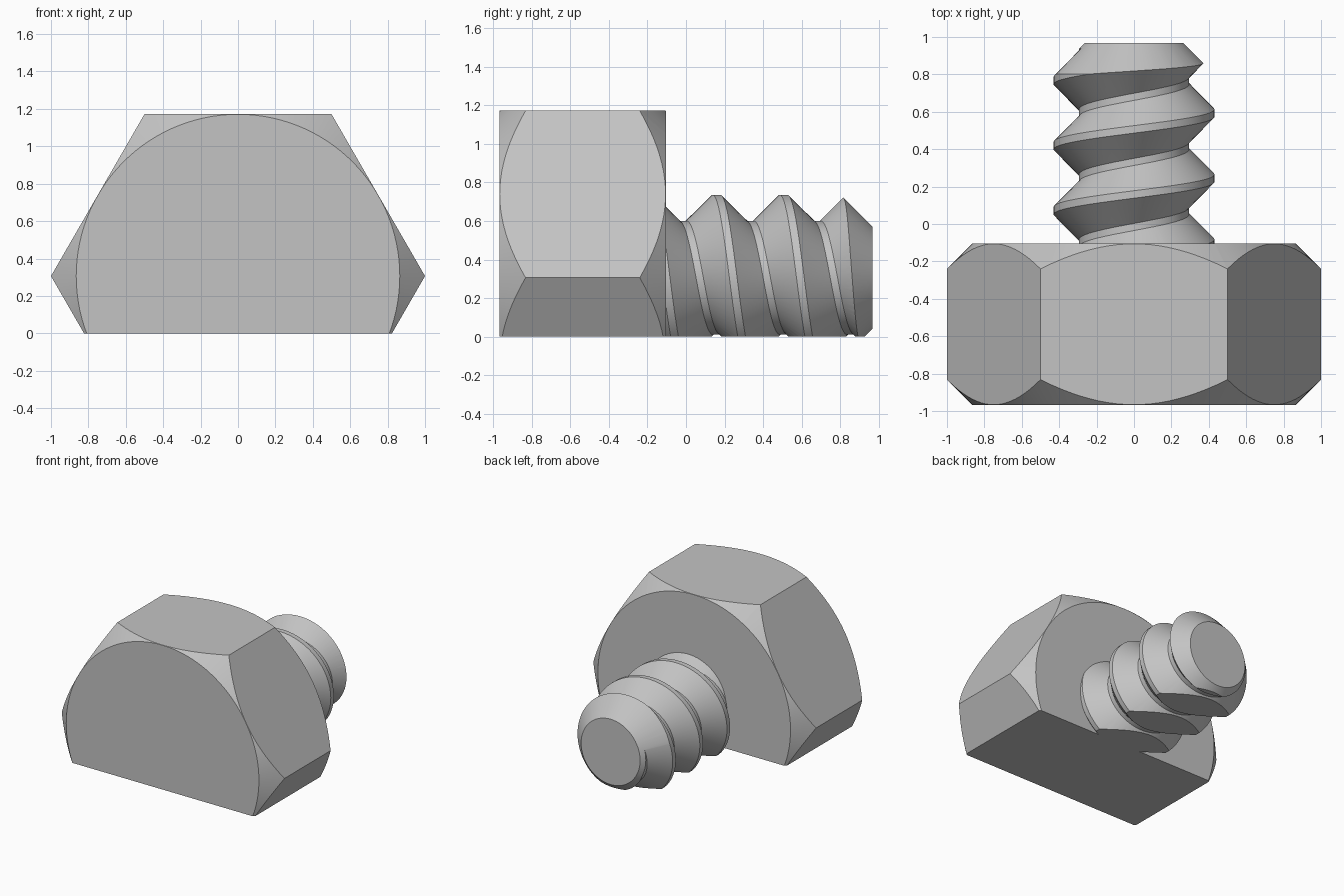
import bpy, bmesh
from math import sin, cos, tau, sqrt

AXIS_Z = 0.306                      # height of the bolt axis
FRONT, SEAT, TIP = -0.967, -0.105, 0.967
APOTHEM = sqrt(3) / 2
ROOT, CREST, PITCH = 0.295, 0.43, 0.348

if "Cube" in bpy.data.objects:
    bpy.data.objects.remove(bpy.data.objects["Cube"], do_unlink=True)

steel = bpy.data.materials.new("grey steel")
steel.use_nodes = True
steel.diffuse_color = (0.55, 0.55, 0.55, 1)
steel.node_tree.nodes["Principled BSDF"].inputs["Base Color"].default_value = steel.diffuse_color


def finish(name, bm):
    bmesh.ops.recalc_face_normals(bm, faces=bm.faces)
    mesh = bpy.data.meshes.new(name)
    bm.to_mesh(mesh)
    bm.free()
    mesh.materials.append(steel)
    obj = bpy.data.objects.new(name, mesh)
    bpy.context.collection.objects.link(obj)
    return obj


def polar(bm, radius, y, angle):
    return bm.verts.new((radius * cos(angle), y, AXIS_Z + radius * sin(angle)))


def lathe(name, profile, sides):
    """Closed solid of (y, radius) rings around the bolt axis."""
    bm = bmesh.new()
    rings = [[polar(bm, r, y, tau * i / sides) for i in range(sides)] for y, r in profile]
    for a, b in zip(rings, rings[1:]):
        for i in range(sides):
            j = (i + 1) % sides
            bm.faces.new((a[i], a[j], b[j], b[i]))
    bm.faces.new(rings[0])
    bm.faces.new(rings[-1])
    return finish(name, bm)


def thread(name, sides=72):
    """Helical thread, longer than needed, with plain turns at both ends."""
    bm = bmesh.new()
    section = [(-0.155, ROOT), (-0.02, CREST), (0.02, CREST), (0.155, ROOT)]
    points = []
    for turn in range(-2, 5):
        for offset, radius in section:
            plain = turn in (-2, 4)
            points.append((0.245 + PITCH * turn + offset, ROOT if plain else radius))
    cols = [[polar(bm, r, y - PITCH * i / sides, tau * i / sides) for y, r in points]
            for i in range(sides)]
    for i in range(sides - 1):
        a, b = cols[i], cols[i + 1]
        for k in range(len(points) - 1):
            bm.faces.new((a[k], b[k], b[k + 1], a[k + 1]))
    # the last column joins the first one turn lower
    first, last = cols[0], cols[-1]
    for k in range(4, len(points) - 1):
        bm.faces.new((last[k], first[k - 4], first[k - 3], last[k + 1]))
    # fan caps
    low = [c[0] for c in cols] + last[1:5]
    high = [c[-1] for c in cols] + first[-5:-1]
    for loop, y in ((low, -2), (high, 2)):
        apex = polar(bm, 0, y, 0)
        for a, b in zip(loop, loop[1:] + loop[:1]):
            bm.faces.new((a, b, apex))
    bmesh.ops.triangulate(bm, faces=bm.faces)
    return finish(name, bm)


def intersect(obj, cutters):
    for cutter in cutters:
        cutter.hide_render = True
        mod = obj.modifiers.new("trim", "BOOLEAN")
        mod.operation = "INTERSECT"
        mod.solver = "EXACT"
        mod.object = cutter
    bpy.context.view_layer.update()
    graph = bpy.context.evaluated_depsgraph_get()
    trimmed = bpy.data.meshes.new_from_object(obj.evaluated_get(graph))
    obj.modifiers.clear()
    obj.data = trimmed
    trimmed.materials.clear()
    trimmed.materials.append(steel)
    for poly in trimmed.polygons:
        poly.material_index = 0
    bpy.ops.object.select_all(action="DESELECT")
    obj.select_set(True)
    bpy.context.view_layer.objects.active = obj
    bpy.ops.object.shade_smooth_by_angle(angle=0.4)


# everything above the flat underside
bm = bmesh.new()
bmesh.ops.create_cube(bm, size=4)
bmesh.ops.translate(bm, verts=bm.verts, vec=(0, 0, 2))
ground_cut = finish("underside_cutter", bm)

# hexagonal head with conical chamfers on both faces
head = lathe("hex_head", [(FRONT, 1), (SEAT, 1)], 6)
rim = APOTHEM - 0.001
head_cut = lathe("head_chamfer_cutter",
                 [(FRONT - 0.05, rim - 0.05), (FRONT + 0.2, rim + 0.2),
                  (SEAT - 0.2, rim + 0.2), (SEAT + 0.05, rim - 0.05)], 120)
intersect(head, [head_cut, ground_cut])

# threaded shank with a chamfered tip
shank = thread("threaded_shank")
tip_cut = lathe("tip_chamfer_cutter",
                [(SEAT - 0.04, 0.5), (TIP - 0.235, 0.5), (TIP, 0.265)], 96)
intersect(shank, [tip_cut, ground_cut])

for cutter in (ground_cut, head_cut, tip_cut):
    bpy.data.objects.remove(cutter, do_unlink=True)
